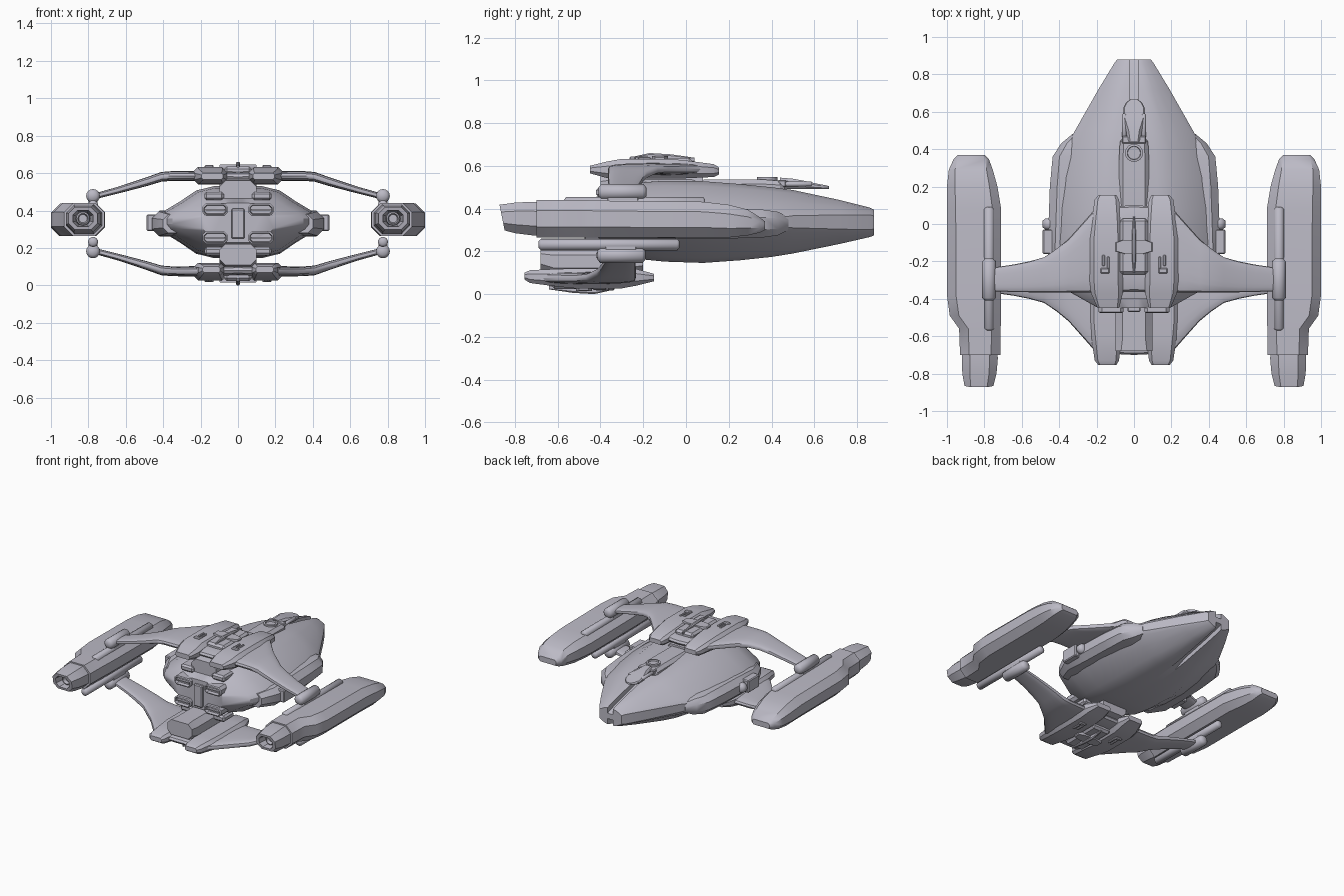
import bpy, bmesh, math
from mathutils import Matrix, Vector

cube = bpy.data.objects.get("Cube")
if cube:
    bpy.data.objects.remove(cube)

paint = bpy.data.materials.new("pale lavender grey")
paint.use_nodes = True
GREY = (0.5, 0.49, 0.56, 1)
paint.diffuse_color = GREY
paint.node_tree.nodes["Principled BSDF"].inputs["Base Color"].default_value = GREY


def finish(name, bm, mirror=False, angle=32):
    bmesh.ops.recalc_face_normals(bm, faces=bm.faces)
    mesh = bpy.data.meshes.new(name)
    bm.to_mesh(mesh)
    bm.free()
    mesh.materials.append(paint)
    obj = bpy.data.objects.new(name, mesh)
    bpy.context.collection.objects.link(obj)
    bpy.ops.object.select_all(action='DESELECT')
    obj.select_set(True)
    bpy.context.view_layer.objects.active = obj
    bpy.ops.object.shade_smooth_by_angle(angle=math.radians(angle))
    if mirror:
        obj.modifiers.new("Mirror", 'MIRROR').use_mirror_merge = False
    return obj


def loft(name, rings, mirror=False, angle=32):
    bm = bmesh.new()
    loops = [[bm.verts.new(p) for p in ring] for ring in rings]
    n = len(loops[0])
    for a, b in zip(loops, loops[1:]):
        for i in range(n):
            j = (i + 1) % n
            bm.faces.new((a[i], a[j], b[j], b[i]))
    bm.faces.new(loops[0])
    bm.faces.new(loops[-1])
    return finish(name, bm, mirror, angle)


def octagon(y, x0, x1, z0, z1, c=0.28):
    """Chamfered rectangle across the y axis."""
    k = c * min(x1 - x0, z1 - z0)
    return [(x, y, z) for x, z in (
        (x0 + k, z0), (x1 - k, z0), (x1, z0 + k), (x1, z1 - k),
        (x1 - k, z1), (x0 + k, z1), (x0, z1 - k), (x0, z0 + k))]


def box(name, lo, hi, mirror=False, bevel=0.006):
    bm = bmesh.new()
    bmesh.ops.create_cube(bm, size=1)
    for v in bm.verts:
        v.co = Vector([a + (b - a) * (c + 0.5) for a, b, c in zip(lo, hi, v.co)])
    if bevel:
        bmesh.ops.bevel(bm, geom=bm.edges[:], offset=bevel, segments=1, affect='EDGES')
    return finish(name, bm, mirror)


def rod(name, x, y0, y1, z, r, mirror=False):
    """Round bar along y with softened ends."""
    rings = []
    for y, s in ((y0, .55), (y0 + r * .4, 1), (y1 - r * .4, 1), (y1, .55)):
        rings.append([(x + r * s * math.cos(t * math.pi / 8), y,
                       z + r * s * math.sin(t * math.pi / 8)) for t in range(16)])
    return loft(name, rings, mirror, 50)


def flip_copy(obj, name):
    """Half-turn copy below the ship, about the wing axis."""
    new = obj.copy()
    new.data = obj.data.copy()
    new.name = name
    new.data.transform(Matrix.Translation((0, -0.6, 0.66)) @ Matrix.Rotation(math.pi, 4, 'X'))
    bpy.context.collection.objects.link(new)


# Main hull with a grooved prow
def hull_ring(y, w, zt, zb, groove, boxy):
    mid, h, g = (zt + zb) / 2, (zt - zb) / 2, 0.022
    side = [(g, zt - groove), (g, zt)]
    for u, v in ((.3, 1), (.52, .88), (.72, .57), (.94, .27), (1, .1)):
        side.append((u * w, mid + h * (v + (1 - v) * .5 * boxy)))
    side += [(x, 2 * mid - z) for x, z in reversed(side)]
    return [(x, y, z) for x, z in side] + [(-x, y, z) for x, z in reversed(side)]


HULL = ((.88, .09, .395, .275, .04, .9), (.86, .105, .405, .267, .04, .9),
        (.72, .19, .44, .235, .035, .5), (.5, .315, .487, .19, .03, .2),
        (.4, .37, .5, .174, .0, 0), (.25, .41, .515, .158, .0, 0),
        (.08, .43, .528, .146, .0, 0), (-.1, .43, .53, .152, .0, 0),
        (-.24, .41, .52, .166, .0, 0), (-.36, .35, .485, .2, .0, 0),
        (-.45, .19, .44, .23, .0, .4))
loft("hull", [hull_ring(*s) for s in HULL])

# Side bulges and the little thrusters on them
loft("side_ledge", [octagon(y, .2, x, .33 - h, .33 + h) for y, x, h in (
    (.48, .33, .03), (.43, .39, .055), (.36, .435, .065), (.2, .45, .07),
    (0, .457, .07), (-.18, .46, .065), (-.3, .4, .05))], True)
rod("side_thruster", .455, -.03, .03, .335, .035, True)
box("side_fitting", (.42, -.16, .29), (.488, -.03, .38), True)

# Four stern exhausts with hoods and slots
for z, s, word in ((.405, 1, "upper"), (.255, -1, "lower")):
    loft(word + "_exhaust", [octagon(y, .055 + i, .19 - i, z - .033 + i, z + .033 - i)
         for y, i in ((-.34, 0), (-.47, 0), (-.475, .008), (-.45, .012))], True)
    box(word + "_exhaust_bar", (.07, -.468, z - .004), (.175, -.44, z + .004), True, 0)
    a, b = sorted((z + s * .05, z + s * .095))
    box(word + "_hood", (.075, -.42, a), (.18, -.3, b), True, .012)
box("stern_spine", (-.035, -.47, .25), (.035, -.35, .41))

# Dorsal turret
loft("turret_base", [octagon(y, -w, w, .46, z) for y, w, z in (
    (.08, .08, .535), (.35, .08, .537), (.44, .075, .53), (.46, .06, .515))])
loft("turret_ring", [[(r * math.cos(t * math.pi / 12), .38 + r * math.sin(t * math.pi / 12), z)
     for t in range(24)] for r, z in ((.048, .5), (.048, .547), (.036, .549), (.034, .538))])
box("turret_yoke", (-.065, .43, .5), (.065, .47, .535))
loft("turret_barrel", [octagon(y, -w, w, .492, z) for y, w, z in (
    (.44, .035, .545), (.5, .042, .54), (.57, .06, .527), (.62, .058, .515),
    (.65, .042, .51), (.668, .018, .505))])
rod("turret_gun", .052, .45, .59, .515, .012, True)

# Twin wings: the lower one is a half-turn copy of the upper one
WING = ((0, .1, -.36, .58, .03), (.2, .09, -.365, .585, .028), (.27, .01, -.365, .585, .027),
        (.35, -.08, -.365, .585, .026), (.41, -.13, -.365, .58, .026),
        (.48, -.178, -.365, .557, .024), (.56, -.2, -.365, .533, .021),
        (.645, -.217, -.363, .508, .018), (.77, -.235, -.36, .475, .016))


def wing_ring(x, front, back, z, h):
    ring = []
    for i in range(20):
        c, s = math.cos(i * math.pi / 10), math.sin(i * math.pi / 10)
        ring.append((x, (front + back) / 2 + (front - back) / 2 * math.copysign(abs(c) ** .8, c),
                     z + h * math.copysign(abs(s) ** .6, s)))
    return ring


wing_parts = [loft("wing", [wing_ring(-s[0], *s[1:]) for s in WING[:0:-1]]
                   + [wing_ring(*s) for s in WING], angle=40)]
wing_parts.append(loft("wing_lobe", [octagon(*s) for s in (
    (.155, .095, .19, .56, .592), (.13, .08, .21, .548, .608), (0, .065, .23, .542, .625),
    (-.08, .06, .24, .54, .633), (-.3, .06, .24, .54, .633), (-.37, .06, .23, .543, .62),
    (-.45, .08, .195, .565, .6))], True))
wing_parts.append(loft("wing_pylon", [octagon(y, -.1, .1, .44, z) for y, z in (
    (-.4, .56), (-.33, .575), (.02, .575), (.08, .55))]))
wing_parts.append(box("wing_roof", (-.075, -.27, .59), (.075, .03, .636), bevel=.015))
wing_parts.append(loft("wing_crest", [octagon(y, -w, w, .62, z) for y, w, z in (
    (.04, .005, .638), (-.07, .012, .654), (-.17, .012, .66), (-.26, .005, .64))]))
wing_parts.append(loft("crest_arm", [octagon(y, .005, x, .625, .646) for y, x in (
    (-.085, .06), (-.1, .1), (-.145, .1), (-.16, .05))], True))
wing_parts.append(box("wing_hatch", (.13, -.265, .62), (.18, -.235, .643), True))
wing_parts.append(box("wing_latch", (.13, -.24, .62), (.145, -.175, .643), True, .004))
wing_parts.append(box("hatch_post", (.155, -.225, .62), (.17, -.165, .641), True, .004))

# Clamps and rails that join the wings to the engine pods
wing_parts.append(rod("pod_clamp", .775, -.41, -.185, .478, .037, True))
wing_parts.append(rod("pod_rail", .775, -.57, .09, .428, .027, True))
wing_parts.append(box("clamp_foot", (.75, -.37, .42), (.8, -.22, .47), True))
for part in wing_parts:
    base = part.name
    flip_copy(part, "lower_" + base)
    part.name = "upper_" + base

# Engine pods
POD = ((-.7, .715, .93, .265, .44), (-.56, .713, .935, .265, .44), (-.49, .71, .985, .265, .44),
       (-.38, .71, 1, .265, .437), (.08, .71, 1, .265, .432), (.2, .73, 1, .265, .418),
       (.29, .755, .99, .275, .395), (.345, .775, .965, .288, .36), (.37, .8, .94, .3, .34))
loft("engine_pod", [octagon(*s) for s in POD], True, 38)

# Flared nozzles with a raked, recessed mouth
nozzle = loft("engine_nozzle", [octagon(*s) for s in (
    (-.68, .73, .92, .275, .43), (-.72, .728, .92, .275, .432), (-.8, .735, .918, .285, .428),
    (-.86, .752, .906, .298, .418), (-.86, .775, .883, .315, .4), (-.76, .79, .868, .325, .39))], True)
for v in nozzle.data.vertices:
    if v.co.y < -.85:
        v.co.y -= (v.co.z - .355) * .2
loft("nozzle_core", [[(.829 + r * math.cos(t * math.pi / 8), y, .357 + r * math.sin(t * math.pi / 8))
     for t in range(16)] for y, r in ((-.75, .04), (-.81, .036), (-.815, .028), (-.79, .022))], True)
